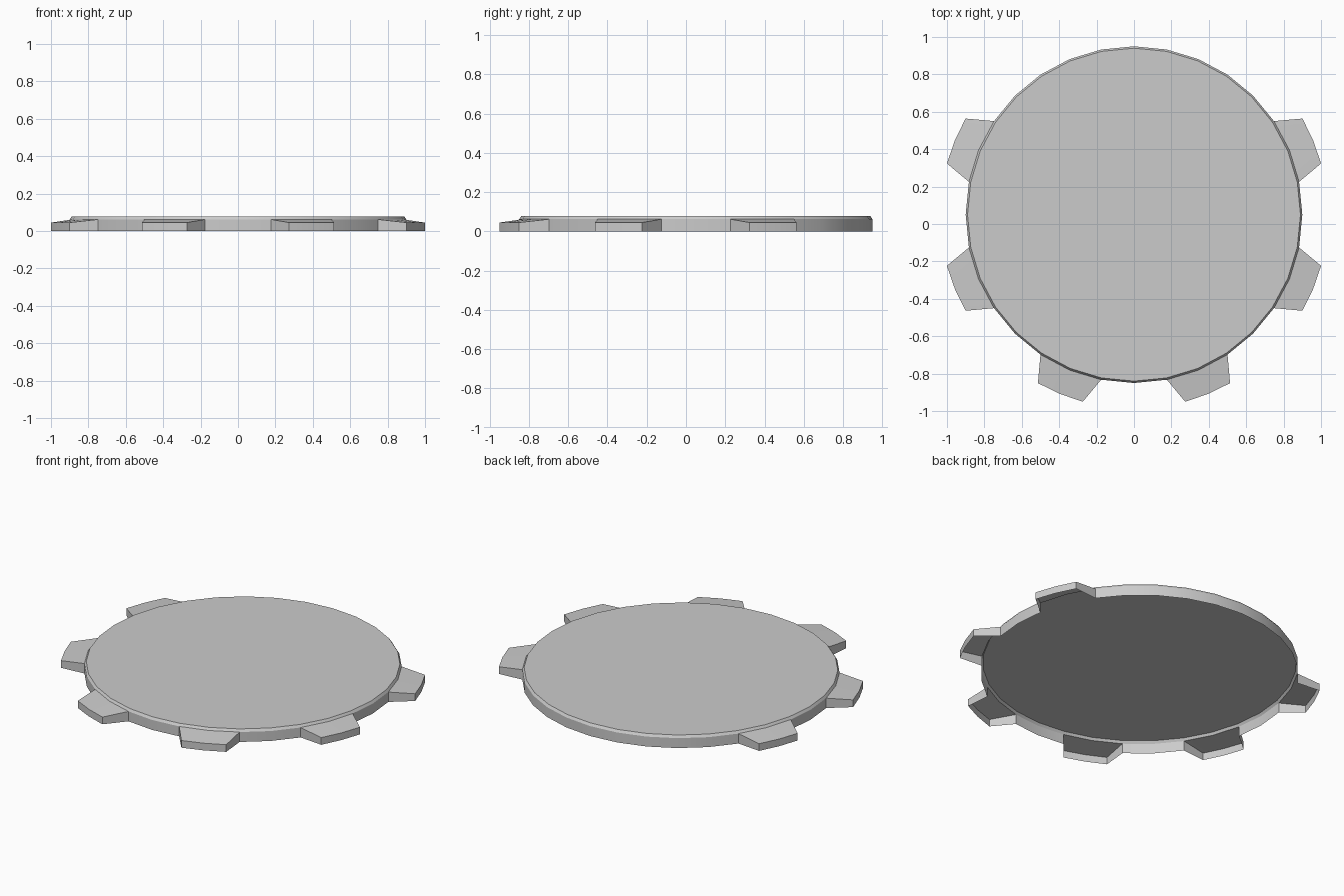
import bpy, bmesh
from math import sin, cos, radians

if "Cube" in bpy.data.objects:
    bpy.data.objects.remove(bpy.data.objects["Cube"])

CY = 0.05                 # disc centre in y
SIDES = 32
STEP = 360 / SIDES
R_RIM, R_TOP, R_TOOTH = 0.90, 0.89, 1.037
Z_RIM, Z_TOP, Z_TOOTH = 0.062, 0.077, 0.045
TOOTH_HALF = 7.2          # half angle of a tooth's outer face

bm = bmesh.new()


def point(radius, angle, z):
    a = radians(angle)
    return bm.verts.new((radius * cos(a), CY + radius * sin(a), z))


def ring(radius, z):
    return [point(radius, i * STEP, z) for i in range(SIDES)]


# Shallow open-bottomed disc: wall, bevel and flat top
foot, rim, top = ring(R_RIM, 0), ring(R_RIM, Z_RIM), ring(R_TOP, Z_TOP)
bm.faces.new(top)

# Each tooth spans two wall segments; the back of the disc has none
tooth_starts = [(2 * k + 1) * 2 - 1 for k in (0, 3, 4, 5, 6, 7)]
tooth_segments = {s + d for s in tooth_starts for d in (0, 1)}

for i in range(SIDES):
    j = (i + 1) % SIDES
    bm.faces.new((rim[i], rim[j], top[j], top[i]))
    if i not in tooth_segments:
        bm.faces.new((foot[i], foot[j], rim[j], rim[i]))

# Tapered hollow teeth growing out of the wall
for s in tooth_starts:
    mid = (s + 1) * STEP
    angles = [mid - TOOTH_HALF, mid, mid + TOOTH_HALF]
    low = [point(R_TOOTH, a, 0) for a in angles]
    high = [point(R_TOOTH, a, Z_TOOTH) for a in angles]
    inner = [(s + d) % SIDES for d in range(3)]
    for d in (0, 1):
        bm.faces.new((low[d], low[d + 1], high[d + 1], high[d]))
        bm.faces.new((high[d], high[d + 1], rim[inner[d + 1]], rim[inner[d]]))
    bm.faces.new((foot[inner[0]], low[0], high[0], rim[inner[0]]))
    bm.faces.new((low[2], foot[inner[2]], rim[inner[2]], high[2]))

# Drop the unused foot points inside the teeth
bmesh.ops.delete(bm, geom=[v for v in bm.verts if not v.link_faces], context='VERTS')

mesh = bpy.data.meshes.new("toothed_disc")
bm.to_mesh(mesh)
bm.free()
disc = bpy.data.objects.new("toothed_disc", mesh)
bpy.context.collection.objects.link(disc)

bpy.context.view_layer.objects.active = disc
disc.select_set(True)
bpy.ops.object.shade_smooth_by_angle(angle=radians(25))
